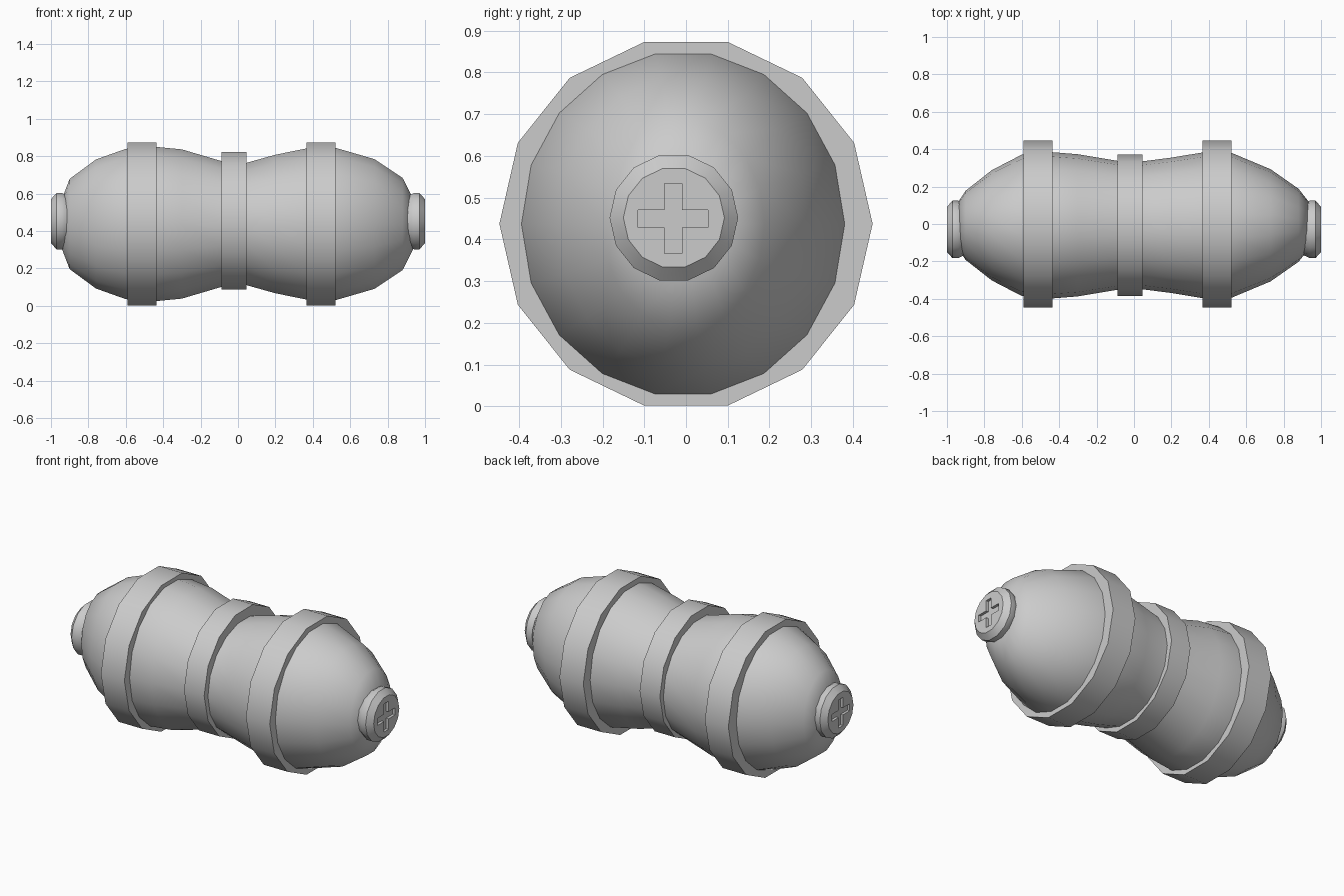
import bpy, bmesh
from math import sin, cos, pi, radians

if "Cube" in bpy.data.objects:
    bpy.data.objects.remove(bpy.data.objects["Cube"])


def loft(name, rings, sides):
    """Skin elliptical rings (x, centre y, centre z, radius y, radius z) along x."""
    bm = bmesh.new()
    loops = []
    for x, cy, cz, ry, rz in rings:
        loops.append([bm.verts.new((x, cy + ry * cos(2 * pi * i / sides),
                                    cz + rz * sin(2 * pi * i / sides)))
                      for i in range(sides)])
    for a, b in zip(loops, loops[1:]):
        for i in range(sides):
            j = (i + 1) % sides
            bm.faces.new((a[i], a[j], b[j], b[i]))
    bm.faces.new(loops[0])
    bm.faces.new(loops[-1])
    bmesh.ops.recalc_face_normals(bm, faces=bm.faces)
    me = bpy.data.meshes.new(name)
    bm.to_mesh(me)
    bm.free()
    ob = bpy.data.objects.new(name, me)
    bpy.context.collection.objects.link(ob)
    return ob


def activate(ob):
    bpy.ops.object.select_all(action='DESELECT')
    ob.select_set(True)
    bpy.context.view_layer.objects.active = ob


def smooth(ob, angle=30):
    activate(ob)
    bpy.ops.object.shade_smooth_by_angle(angle=radians(angle))


# Pinched barrel body: x, radius y, radius z
profile = [(-0.94, 0.125, 0.14), (-0.90, 0.185, 0.245), (-0.76, 0.295, 0.35),
           (-0.60, 0.378, 0.408), (-0.45, 0.392, 0.420), (-0.30, 0.380, 0.405),
           (-0.09, 0.345, 0.342), (0.045, 0.342, 0.332), (0.20, 0.362, 0.376),
           (0.37, 0.390, 0.411), (0.52, 0.388, 0.414), (0.73, 0.300, 0.352),
           (0.88, 0.195, 0.250), (0.935, 0.125, 0.14)]
body = loft("body", [(x, -0.007, 0.437, ry, rz) for x, ry, rz in profile], 18)
smooth(body, 60)

# Three faceted bands around the body: x range, centre y, centre z, radius
for name, x0, x1, cy, cz, r in (("left_band", -0.592, -0.437, 0.0, 0.4375, 0.447),
                                ("waist_band", -0.087, 0.046, -0.007, 0.454, 0.378),
                                ("right_band", 0.365, 0.522, 0.0, 0.4375, 0.447)):
    smooth(loft(name, [(x0, cy, cz, r, r), (x1, cy, cz, r, r)], 14))

# Bevelled end caps with a recessed cross slot
CY, CZ = -0.029, 0.452
for name, s in (("left_cap", -1), ("right_cap", 1)):
    cap = loft(name, [(s * x, CY, CZ, r, r) for x, r in
                      ((0.86, 0.12), (0.925, 0.146), (0.94, 0.154), (0.97, 0.154), (1.0, 0.121))], 14)
    a, w, d = 0.084, 0.021, 0.016
    outline = [(w, w), (w, a), (-w, a), (-w, w), (-a, w), (-a, -w),
               (-w, -w), (-w, -a), (w, -a), (w, -w), (a, -w), (a, w)]
    bm = bmesh.new()
    face = bm.faces.new([bm.verts.new((s * (1 - d), CY - 0.002 + u, CZ - 0.002 + v))
                         for u, v in outline])
    ext = bmesh.ops.extrude_face_region(bm, geom=[face])
    bmesh.ops.translate(bm, vec=(s * 0.05, 0, 0),
                        verts=[g for g in ext["geom"] if isinstance(g, bmesh.types.BMVert)])
    bmesh.ops.recalc_face_normals(bm, faces=bm.faces)
    me = bpy.data.meshes.new("cross_cutter")
    bm.to_mesh(me)
    bm.free()
    cutter = bpy.data.objects.new("cross_cutter", me)
    bpy.context.collection.objects.link(cutter)
    cutter.hide_render = True
    activate(cap)
    mod = cap.modifiers.new("cross_slot", 'BOOLEAN')
    mod.operation, mod.solver, mod.object = 'DIFFERENCE', 'EXACT', cutter
    bpy.ops.object.modifier_apply(modifier=mod.name)
    bpy.data.objects.remove(cutter)
    smooth(cap)
